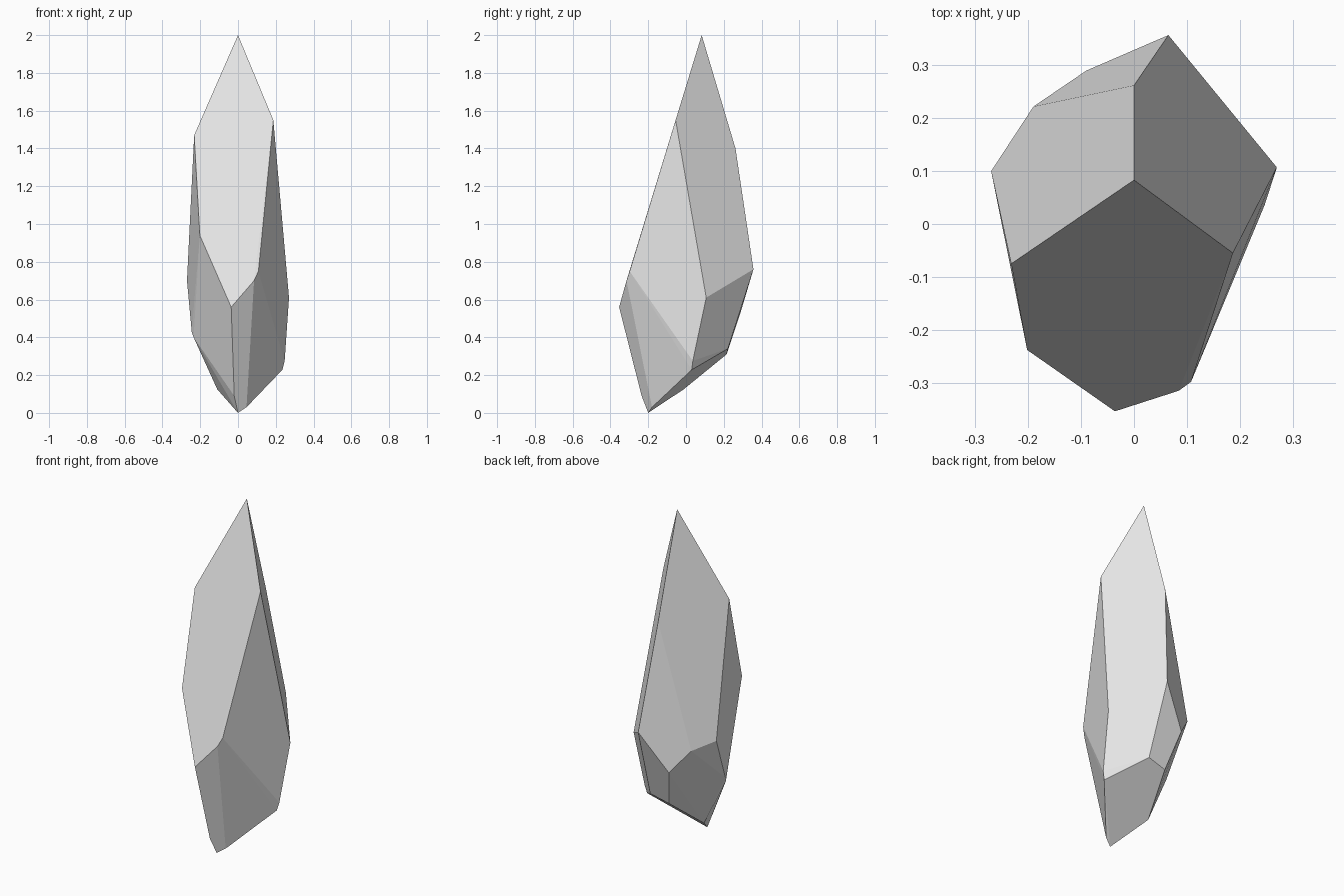
import bpy
import bmesh
import math

# Remove the default object if the scene has it
default_object = bpy.data.objects.get("Cube")
if default_object:
    bpy.data.objects.remove(default_object, do_unlink=True)


def make_material(name, colour):
    material = bpy.data.materials.new(name)
    material.use_nodes = True
    material.diffuse_color = colour
    shader = material.node_tree.nodes["Principled BSDF"]
    shader.inputs["Base Color"].default_value = colour
    return material


def make_faceted_stone(name, corners, material):
    """Wrap the corner points in a convex shell with flat, merged facets."""
    bm = bmesh.new()
    for corner in corners:
        bm.verts.new(corner)
    bmesh.ops.convex_hull(bm, input=bm.verts[:])
    # Drop corners that fell inside the shell
    loose = [vert for vert in bm.verts if not vert.link_faces]
    bmesh.ops.delete(bm, geom=loose, context="VERTS")
    # Merge coplanar triangles into clean facets
    bmesh.ops.dissolve_limit(bm, angle_limit=math.radians(2.5),
                             verts=bm.verts[:], edges=bm.edges[:])
    bmesh.ops.recalc_face_normals(bm, faces=bm.faces[:])
    for face in bm.faces:
        face.smooth = False
    mesh = bpy.data.meshes.new(name)
    bm.to_mesh(mesh)
    bm.free()
    mesh.materials.append(material)
    stone = bpy.data.objects.new(name, mesh)
    bpy.context.collection.objects.link(stone)
    return stone


# Pointed top and its three shoulders
crown = [(0, .083, 2), (-.232, -.075, 1.47), (.187, -.055, 1.55), (0, .262, 1.4)]

# Front facet rim
front_rim = [(-.202, -.238, .94), (-.036, -.354, .56),
             (.085, -.315, .7), (.108, -.298, .75)]

# Widest belt around the sides and back
belt = [(.27, .107, .61), (.065, .357, .76), (-.09, .29, .535),
        (-.19, .222, .665), (-.27, .1, .7)]

# Corners where the sides turn under
lower_rim = [(.247, .036, .275), (.235, .03, .228), (.08, .222, .34),
             (-.037, .215, .31), (-.245, -.02, .43), (-.235, -.04, .4)]

# Blunt foot
foot = [(-.11, -.012, .125), (-.02, -.235, .09), (.045, -.18, .03), (0, -.2, 0)]

grey = make_material("stone_grey", (.8, .8, .8, 1))
make_faceted_stone("crystal_shard", crown + front_rim + belt + lower_rim + foot, grey)
